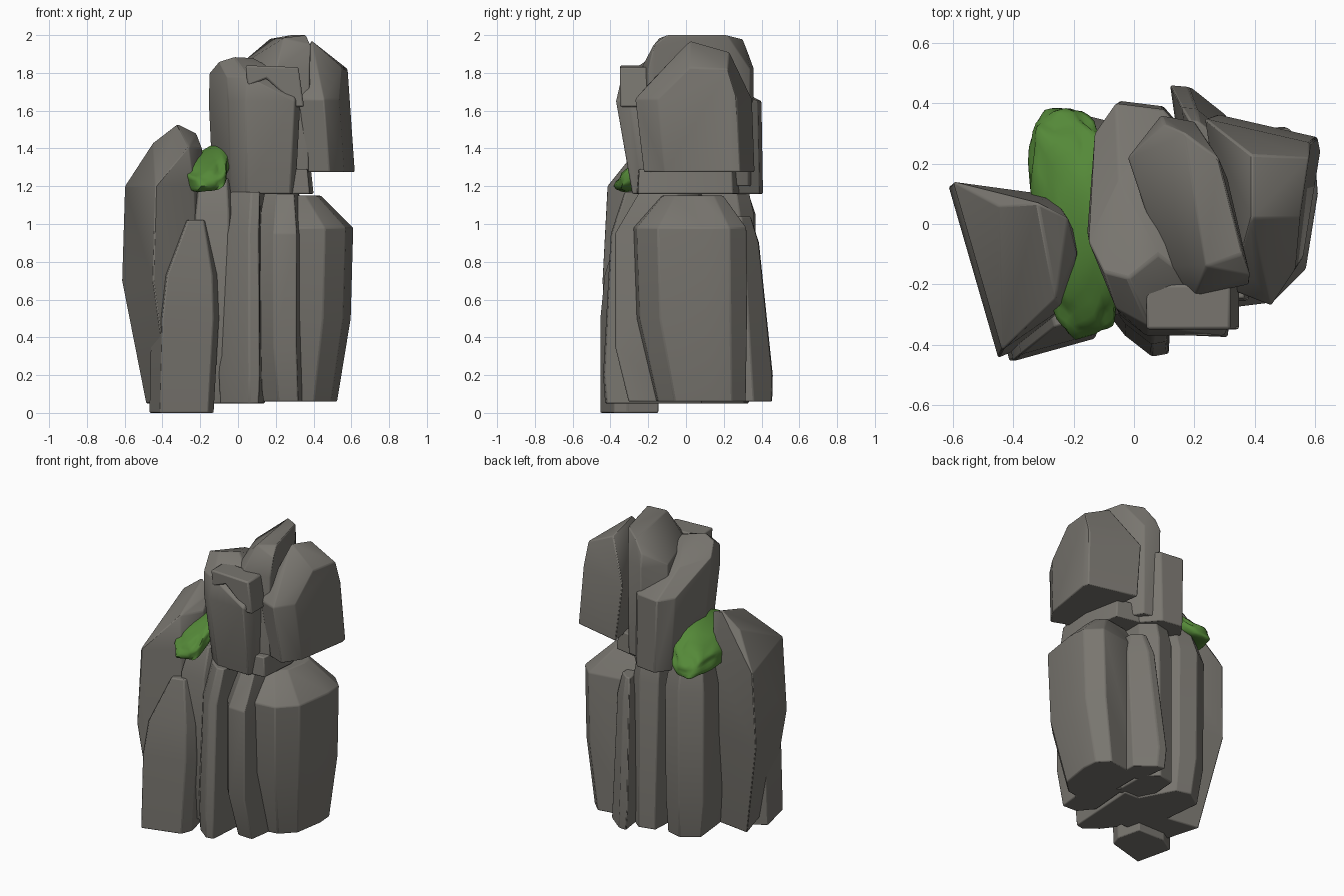
import bpy
import bmesh
import math
from mathutils import Vector, noise

default_cube = bpy.data.objects.get("Cube")
if default_cube:
    bpy.data.objects.remove(default_cube, do_unlink=True)


def make_material(name, red, green, blue):
    material = bpy.data.materials.new(name)
    material.use_nodes = True
    colour = (red, green, blue, 1)
    material.diffuse_color = colour
    material.node_tree.nodes["Principled BSDF"].inputs["Base Color"].default_value = colour
    return material


stone = make_material("warm grey stone", .19, .18, .16)
moss = make_material("moss green", .09, .25, .04)


def finish(name, bm, material, sharp_angle, bevel_width=0):
    """Turn a bmesh into a shaded object with softened edges."""
    bmesh.ops.recalc_face_normals(bm, faces=bm.faces)
    mesh = bpy.data.meshes.new(name)
    bm.to_mesh(mesh)
    bm.free()
    mesh.materials.append(material)
    mesh.shade_smooth()
    mesh.set_sharp_from_angle(angle=math.radians(sharp_angle))
    obj = bpy.data.objects.new(name, mesh)
    bpy.context.collection.objects.link(obj)
    if bevel_width:
        bevel = obj.modifiers.new("worn edges", "BEVEL")
        bevel.width = bevel_width
        bevel.segments = 2
        bevel.angle_limit = math.radians(25)
    return obj


def rock(name, outline, rings, crest=()):
    """Hull around an outline repeated at rings of (height, size, shift x, shift y),
    closed on top by optional crest points."""
    bm = bmesh.new()
    corners = [Vector(corner) for corner in outline]
    centre = sum(corners, Vector((0, 0))) / len(corners)
    for height, size, shift_x, shift_y in rings:
        for corner in corners:
            point = centre + (corner - centre) * size + Vector((shift_x, shift_y))
            bm.verts.new((point.x, point.y, height))
    for point in crest:
        bm.verts.new(point)
    bmesh.ops.convex_hull(bm, input=bm.verts)
    loose = [v for v in bm.verts if not v.link_faces]
    bmesh.ops.delete(bm, geom=loose, context="VERTS")
    bmesh.ops.dissolve_limit(bm, angle_limit=math.radians(4), verts=bm.verts, edges=bm.edges)
    return finish(name, bm, stone, 32, bevel_width=.007)


# Lower cluster of upright stones
rock("left_boulder",
     outline=[(-.615, .125), (-.28, .08), (-.18, -.1), (-.24, -.3), (-.45, -.445)],
     rings=[(.05, .78, .07, -.03), (.7, 1, 0, 0), (1.2, .98, .01, .02)],
     crest=[(-.45, .06, 1.43), (-.32, .07, 1.53), (-.22, .02, 1.48),
            (-.26, -.25, 1.41), (-.19, -.1, 1.4)])

rock("front_left_shard",
     outline=[(-.46, -.2), (-.4, -.455), (-.13, -.38), (-.1, -.3), (-.14, -.13), (-.35, -.13)],
     rings=[(0, .95, -.02, -.01), (.5, 1, 0, 0), (.73, .88, .01, 0), (1.02, .3, .04, -.02)])

rock("back_left_column",
     outline=[(-.33, .28), (-.2, .37), (-.08, .34), (.1, 0), (-.05, -.3), (-.22, -.3), (-.3, 0)],
     rings=[(.05, .85, .01, .01), (.3, .98, 0, 0), (1.05, 1, 0, 0), (1.24, .8, .01, 0)])

rock("back_middle_column",
     outline=[(-.03, .35), (.1, .38), (.2, .3), (.2, 0), (-.05, 0)],
     rings=[(.06, .85, 0, .02), (.4, 1, 0, 0), (1.05, .95, 0, -.01), (1.17, .85, 0, -.02)])

rock("front_middle_column",
     outline=[(-.1, -.28), (-.03, -.37), (.06, -.44), (.115, -.43), (.15, .1), (-.1, .1)],
     rings=[(.05, .95, 0, 0), (.2, 1, 0, 0), (.95, .95, 0, .03), (1.17, .8, .02, .07)])

rock("front_right_column",
     outline=[(.1, -.26), (.19, -.37), (.31, -.375), (.35, -.1), (.13, .1)],
     rings=[(.06, .88, .02, .05), (.35, 1, 0, 0), (.95, 1, 0, 0), (1.16, .75, .01, .08)])

rock("right_boulder",
     outline=[(.3, -.28), (.46, -.26), (.57, -.15), (.61, .1), (.6, .23), (.51, .32),
              (.2, .27), (.2, -.2)],
     rings=[(.06, .8, -.05, .06), (.5, .98, -.01, .01), (.98, 1, 0, 0), (1.15, .55, -.09, .02)])

rock("back_column",
     outline=[(.12, .46), (.18, .455), (.3, .36), (.3, .2), (.15, .25)],
     rings=[(.06, .97, .01, 0), (.2, 1, 0, 0), (.9, .8, .02, -.05), (1.04, .5, .02, -.06)])

# Upper stack of blocks
rock("upper_left_block",
     outline=[(-.13, .3), (-.06, .4), (.1, .38), (.3, .15), (.33, -.3),
              (.3, -.37), (.04, -.37), (-.05, -.3), (-.155, -.03)],
     rings=[(1.16, .9, 0, .05), (1.65, 1, 0, 0)],
     crest=[(-.15, -.06, 1.8), (-.1, -.16, 1.86), (-.02, -.18, 1.885), (.08, -.1, 1.88),
            (-.06, -.28, 1.78), (.05, -.34, 1.78), (.3, -.27, 1.76), (-.05, .15, 1.78)])

rock("upper_ledge",
     outline=[(.11, -.27), (.38, -.255), (.4, 0), (.35, .25), (.1, .3)],
     rings=[(1.16, 1, 0, 0), (1.29, .97, -.01, 0)])

rock("peak_block",
     outline=[(.09, .36), (-.02, .22), (.1, -.14), (.2, -.24), (.38, -.2), (.31, .15), (.2, .34)],
     rings=[(1.2, .97, 0, 0), (1.82, 1, 0, 0)],
     crest=[(.07, .14, 1.88), (.1, .33, 1.9), (.17, .3, 1.98), (.28, .22, 2), (.36, -.1, 2),
            (.24, -.14, 1.985), (.385, -.17, 1.95)])

rock("upper_right_block",
     outline=[(.26, .35), (.61, .27), (.62, .22), (.56, -.15), (.48, -.27), (.35, -.22)],
     rings=[(1.275, .95, .005, .03), (1.66, 1, -.025, 0)],
     crest=[(.39, .02, 1.97), (.39, .23, 1.91), (.58, .22, 1.82), (.55, .02, 1.83), (.4, -.18, 1.76)])


# Hooked nub on the front face
def front_nub(profile, front, back):
    bm = bmesh.new()
    face = bm.faces.new([bm.verts.new((x, front, z)) for x, z in profile])
    extruded = bmesh.ops.extrude_face_region(bm, geom=[face])["geom"]
    bmesh.ops.translate(bm, vec=(0, back - front, 0),
                        verts=[item for item in extruded if isinstance(item, bmesh.types.BMVert)])
    return finish("front_nub", bm, stone, 32, .01)


front_nub([(.04, 1.84), (.32, 1.83), (.35, 1.62), (.24, 1.62), (.24, 1.69), (.15, 1.77), (.05, 1.73)],
          front=-.35, back=-.2)


# Moss draped over the gap between the left boulder and the upper stack
def moss_cushion(name):
    bm = bmesh.new()
    bmesh.ops.create_icosphere(bm, subdivisions=4, radius=1)
    for vert in bm.verts:
        direction = vert.co.copy()
        x, y, z = [math.copysign(abs(c) ** .68, c) for c in direction]
        lump = 1 + .12 * noise.noise(direction * 2.5)
        arch = .11 * (1 - y * y)
        vert.co = (-.195 - .04 * y + .135 * x * lump,
                   .005 + .37 * y * lump,
                   1.2 + arch + .075 * z * lump + .08 * x * (1 - y * y))
    return finish(name, bm, moss, 60)


moss_cushion("moss_cushion")
